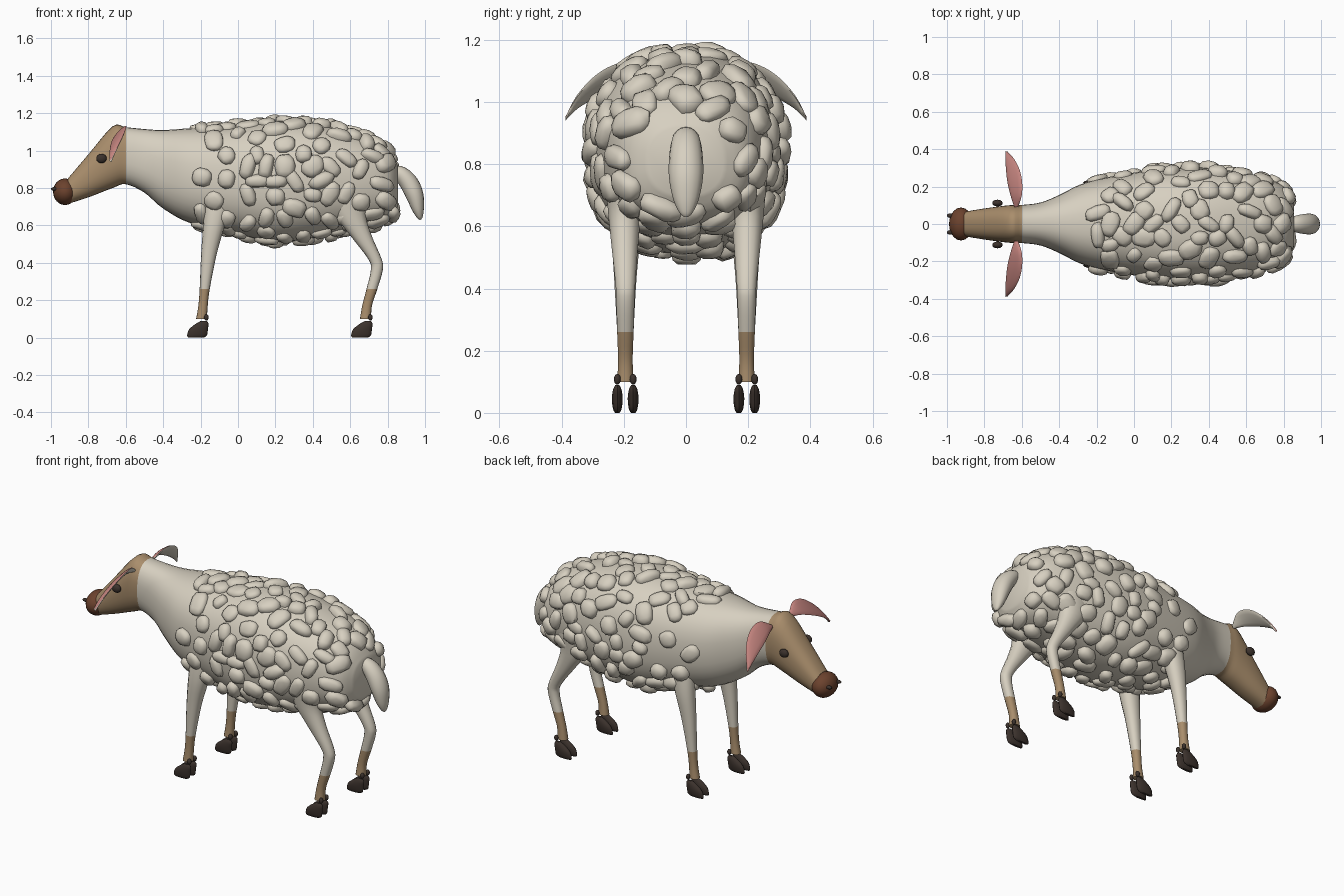
import bpy, bmesh, math, random
from mathutils import Vector, Matrix

random.seed(7)
cube = bpy.data.objects.get("Cube")
if cube:
    bpy.data.objects.remove(cube, do_unlink=True)


def material(name, rgb):
    m = bpy.data.materials.new(name)
    m.use_nodes = True
    m.diffuse_color = (*rgb, 1)
    m.node_tree.nodes["Principled BSDF"].inputs["Base Color"].default_value = (*rgb, 1)
    return m


WOOL = material("cream wool", (0.68, 0.63, 0.53))
TAN = material("tan skin", (0.40, 0.27, 0.15))
NOSE = material("brown nose", (0.15, 0.055, 0.027))
DARK = material("dark horn", (0.045, 0.032, 0.026))
PINK = material("pink ear", (0.55, 0.23, 0.21))


def finish(name, bm, mats, rule=None, angle=40):
    bmesh.ops.recalc_face_normals(bm, faces=bm.faces)
    bm.normal_update()
    if rule:
        for f in bm.faces:
            f.material_index = int(rule(f))
    me = bpy.data.meshes.new(name)
    bm.to_mesh(me)
    bm.free()
    for m in mats:
        me.materials.append(m)
    ob = bpy.data.objects.new(name, me)
    bpy.context.collection.objects.link(ob)
    bpy.ops.object.select_all(action='DESELECT')
    ob.select_set(True)
    bpy.context.view_layer.objects.active = ob
    bpy.ops.object.shade_smooth_by_angle(angle=math.radians(angle))
    return ob


def resample(keys, steps):
    """Smooth curve through the keys, passing exactly through each one."""
    out = []
    for i in range(len(keys) - 1):
        quad = [keys[max(i - 1, 0)], keys[i], keys[i + 1], keys[min(i + 2, len(keys) - 1)]]
        for k in range(steps):
            t = k / steps
            out.append([0.5 * (2 * b + (c - a) * t + (2 * a - 5 * b + 4 * c - d) * t * t
                               + (3 * b - a - 3 * c + d) * t ** 3) for a, b, c, d in zip(*quad)])
    return out + [list(keys[-1])]


def spow(v, p):
    return math.copysign(abs(v) ** p, v)


def ring(c, u, v, n=16, p=1.0):
    angles = [2 * math.pi * i / n for i in range(n)]
    return [Vector(c) + Vector(u) * spow(math.cos(a), p) + Vector(v) * spow(math.sin(a), p)
            for a in angles]


def loft(rings):
    bm = bmesh.new()
    loops = [[bm.verts.new(q) for q in r] for r in rings]
    n = len(loops[0])
    for a, b in zip(loops, loops[1:]):
        for i in range(n):
            j = (i + 1) % n
            bm.faces.new((a[i], a[j], b[j], b[i]))
    bm.faces.new(loops[0])
    bm.faces.new(loops[-1])
    return bm


def ball(name, centre, size, mat):
    bm = bmesh.new()
    bmesh.ops.create_uvsphere(bm, u_segments=20, v_segments=12, radius=1,
                              matrix=Matrix.LocRotScale(Vector(centre), None, Vector(size)))
    return finish(name, bm, [mat])


# Body, neck and head: x, underside, top, half width
BODY = [(-0.91, .715, .85, .065), (-0.80, .75, .98, .083), (-0.67, .80, 1.13, .10),
        (-0.60, .82, 1.125, .102), (-0.50, .775, 1.115, .115), (-0.40, .69, 1.11, .155),
        (-0.25, .61, 1.12, .225), (0.0, .55, 1.135, .275), (0.2, .51, 1.16, .30),
        (0.4, .53, 1.15, .30), (0.58, .57, 1.11, .275), (0.72, .60, 1.06, .24),
        (0.81, .635, .99, .195), (0.855, .70, .92, .12)]
spine = resample(BODY, 4)


def body_ring(row):
    x, lo, hi, w = row
    return ring((x, 0, (lo + hi) / 2), (0, w, 0), (0, 0, (hi - lo) / 2), 32, 0.84)


finish("body_and_head", loft([body_ring(r) for r in spine]), [WOOL, TAN],
       lambda f: f.calc_center_median().x < -0.6)

# Wool clumps: flattened pebbles sunk into the coat
rings = [body_ring(r) for r in spine]
usable = [i for i, r in enumerate(spine) if -0.2 < r[0] < 0.84 and i < len(spine) - 1]
bm = bmesh.new()
placed = []
for attempt in range(900):
    x_pick = random.uniform(-0.2, 0.83)
    i = min(usable, key=lambda k: abs(spine[k][0] - x_pick))
    j = random.randrange(32)
    p = rings[i][j]
    on_flank = abs(p.y) > 0.2 and p.x < 0.05
    gap = 0.12 if on_flank else 0.078
    if any((p - q).length < gap for q in placed) or (p.z < 0.64 and abs(p.y) > 0.12 and p.x > 0.6):
        continue
    placed.append(p)
    along = rings[i + 1][j] - rings[i - 1][j]
    around = rings[i][(j + 1) % 32] - rings[i][j - 1]
    normal = around.cross(along).normalized()
    if normal.dot(p - Vector((p.x, 0, 0.84))) < 0:
        normal = -normal
    turn = normal.to_track_quat('Z', 'Y').to_matrix().to_4x4()
    spin = Matrix.Rotation(random.uniform(0, math.pi), 4, 'Z')
    size = Vector((random.uniform(.045, .075), random.uniform(.035, .055), random.uniform(.026, .046)))
    mat = Matrix.Translation(p - normal * 0.004) @ turn @ spin @ Matrix.Diagonal(size).to_4x4()
    made = bmesh.ops.create_icosphere(bm, subdivisions=2, radius=1)
    for v in made["verts"]:
        v.co = Vector(spow(c, 0.8) for c in v.co) * random.uniform(0.93, 1.06)
        v.co = mat @ v.co
finish("wool_clumps", bm, [WOOL], angle=50)

# Legs: z, centre x, half depth, centre y, half width
FRONT_LEG = [(.80, -.10, .075, .17, .055), (.62, -.125, .06, .19, .052), (.45, -.155, .042, .195, .038),
             (.26, -.178, .027, .195, .027), (.17, -.187, .025, .195, .024), (.10, -.195, .029, .195, .027)]
REAR_LEG = [(.92, .62, .12, .17, .06), (.78, .60, .115, .19, .07), (.66, .60, .085, .197, .056),
            (.55, .655, .058, .197, .045), (.42, .732, .036, .195, .033), (.36, .742, .032, .195, .030),
            (.26, .716, .029, .195, .027), (.17, .69, .026, .195, .024), (.10, .682, .03, .195, .027)]
for side, s in (("left", 1), ("right", -1)):
    for place, keys in (("front", FRONT_LEG), ("rear", REAR_LEG)):
        leg = [ring((x, s * y, z), (d, 0, 0), (0, w, 0), 14, 0.9)
               for z, x, d, y, w in resample(keys, 4)]
        finish(f"{place}_{side}_leg", loft(leg), [WOOL, TAN],
               lambda f: f.calc_center_median().z < 0.26)
        # Cloven hoof and dewclaws
        ankle = keys[-1][1]
        for toe, y in (("inner", .17), ("outer", .221)):
            hoof = [ring((ankle + dx, s * y, z), (d, 0, 0), (0, w, 0), 14)
                    for z, dx, d, w in resample([(.0, -.03, .04, .007), (.012, -.024, .053, .014),
                                                 (.045, -.016, .05, .018), (.075, .004, .033, .014),
                                                 (.09, .012, .014, .006)], 3)]
            finish(f"{place}_{side}_{toe}_hoof", loft(hoof), [DARK])
            ball(f"{place}_{side}_{toe}_dewclaw", (ankle + .026, s * y, .108), (.012, .011, .017), DARK)

    # Ear: a thin drooping leaf, pink on its forward, upper face
    out = Vector((-.7, 0, .7))
    EAR = [(.09, -.63, 1.085, .012), (.15, -.63, 1.10, .042), (.22, -.637, 1.085, .056),
           (.29, -.648, 1.05, .052), (.35, -.665, 1.0, .032), (.387, -.682, .947, .004)]
    leaf = [ring((x, s * y, z), Vector((.7, 0, .7)) * w, out * .009, 12)
            for y, x, z, w in resample(EAR, 4)]
    finish(f"{side}_ear", loft(leaf), [WOOL, PINK], lambda f: f.normal.dot(out) > 0)

    ball(f"{side}_eye", (-.73, s * .112, .958), (.028, .018, .025), DARK)
    ball(f"{side}_nostril", (-.982, s * .045, .795), (.018, .012, .01), DARK)

# Muzzle
ball("nose", (-.925, 0, .78), (.064, .088, .071), NOSE)

# Tail: x, z, radius, half width, swept down and back
TAIL = [(.82, .89, .03, .03), (.87, .875, .042, .046), (.915, .825, .05, .054),
        (.945, .76, .047, .055), (.962, .69, .033, .042), (.972, .645, .016, .022), (.975, .63, .004, .006)]
path = resample(TAIL, 4)
tail = []
for k, (x, z, r, w) in enumerate(path):
    a, b = path[max(k - 1, 0)], path[min(k + 1, len(path) - 1)]
    across = Vector((a[1] - b[1], 0, b[0] - a[0])).normalized()
    tail.append(ring((x, 0, z), across * r, (0, w, 0), 16))
finish("tail", loft(tail), [WOOL])
